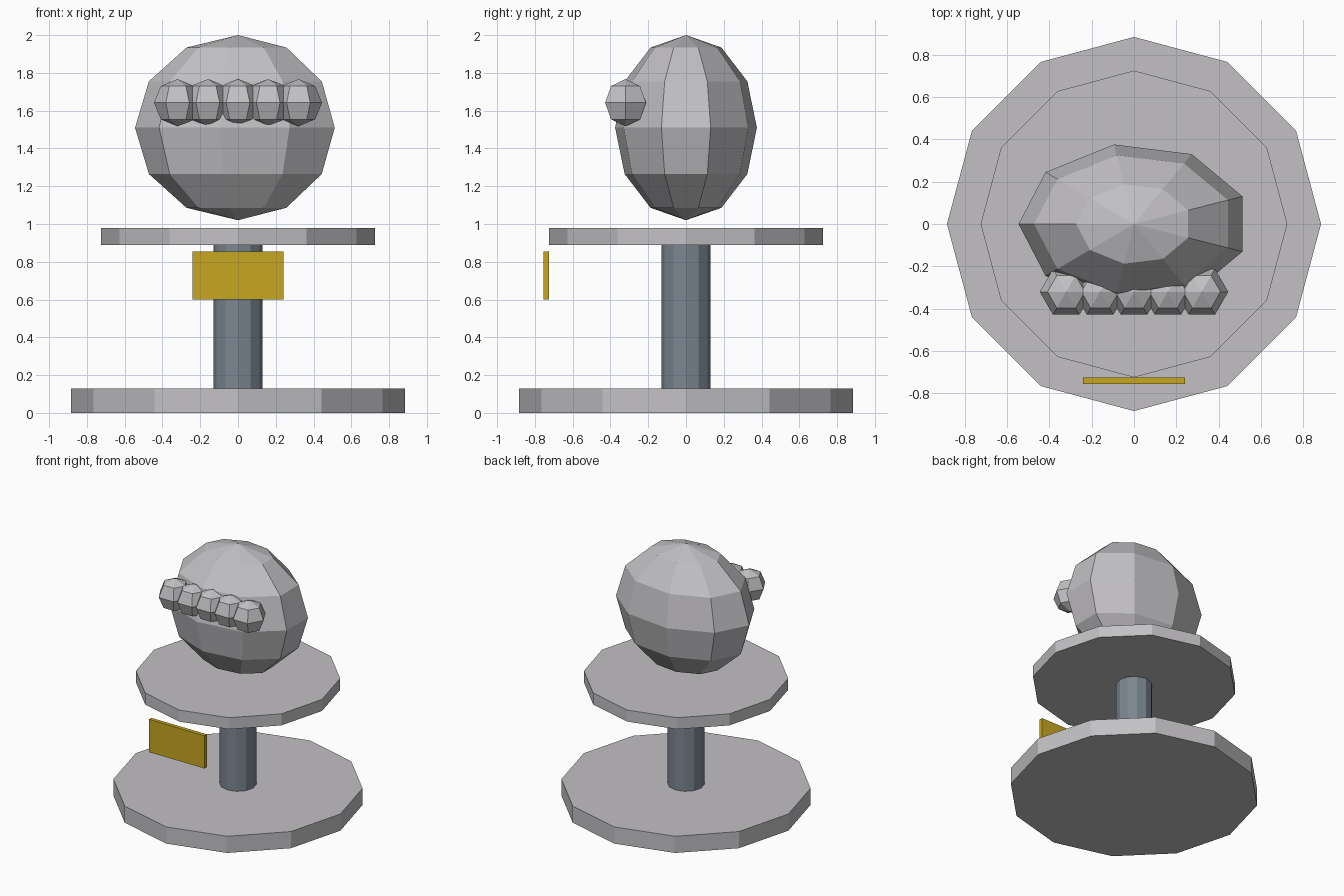
import bpy
import bmesh
from math import sin, cos, pi
from mathutils import Matrix

cube = bpy.data.objects.get("Cube")
if cube:
    bpy.data.objects.remove(cube, do_unlink=True)


def material(name, color):
    m = bpy.data.materials.new(name)
    m.use_nodes = True
    m.diffuse_color = (*color, 1)
    m.node_tree.nodes["Principled BSDF"].inputs["Base Color"].default_value = (*color, 1)
    return m


stone = material("pale stone", (0.54, 0.53, 0.55))
steel = material("blue grey steel", (0.20, 0.24, 0.28))
gold = material("gold", (0.57, 0.39, 0.015))


def finish(name, bm, mat):
    bmesh.ops.recalc_face_normals(bm, faces=bm.faces)
    mesh = bpy.data.meshes.new(name)
    bm.to_mesh(mesh)
    bm.free()
    mesh.materials.append(mat)
    obj = bpy.data.objects.new(name, mesh)
    bpy.context.collection.objects.link(obj)
    return obj


def disc(name, radius, bottom, top, mat):
    bm = bmesh.new()
    place = Matrix.Translation((0, 0, (bottom + top) / 2))
    bmesh.ops.create_cone(bm, cap_ends=True, segments=12, radius1=radius,
                          radius2=radius, depth=top - bottom, matrix=place)
    return finish(name, bm, mat)


def ball(name, center, radii, segments, rings, mat):
    """Faceted ellipsoid whose first meridian points to -x."""
    cx, cy, cz = center
    rx, ry, rz = radii
    bm = bmesh.new()
    loops = []
    for i in range(1, rings):
        t = pi * i / rings
        loops.append([bm.verts.new((cx - rx * sin(t) * cos(2 * pi * j / segments),
                                    cy - ry * sin(t) * sin(2 * pi * j / segments),
                                    cz + rz * cos(t))) for j in range(segments)])
    top = bm.verts.new((cx, cy, cz + rz))
    bottom = bm.verts.new((cx, cy, cz - rz))
    for j in range(segments):
        k = (j + 1) % segments
        bm.faces.new((top, loops[0][j], loops[0][k]))
        bm.faces.new((bottom, loops[-1][k], loops[-1][j]))
        for a, b in zip(loops, loops[1:]):
            bm.faces.new((a[j], b[j], b[k], a[k]))
    return finish(name, bm, mat)


# Stand
disc("base", 0.883, 0, 0.13, stone)
disc("column", 0.13, 0.13, 0.89, steel)
disc("upper_plate", 0.724, 0.89, 0.98, stone)

# Floating plaque in front of the column
bm = bmesh.new()
bmesh.ops.create_cube(bm, size=1, matrix=Matrix.Translation((0, -0.74, 0.728))
                      @ Matrix.Diagonal((0.48, 0.03, 0.255, 1)))
finish("plaque", bm, gold)

# Head with a row of beads across the brow
ball("head", (0, 0, 1.51), (0.545, 0.381, 0.49), 9, 6, stone)
for n in range(5):
    ball(f"brow_bead_{n + 1}", (0.16 * (n - 2), -0.32, 1.642),
         (0.125, 0.125, 0.125), 6, 4, stone)
